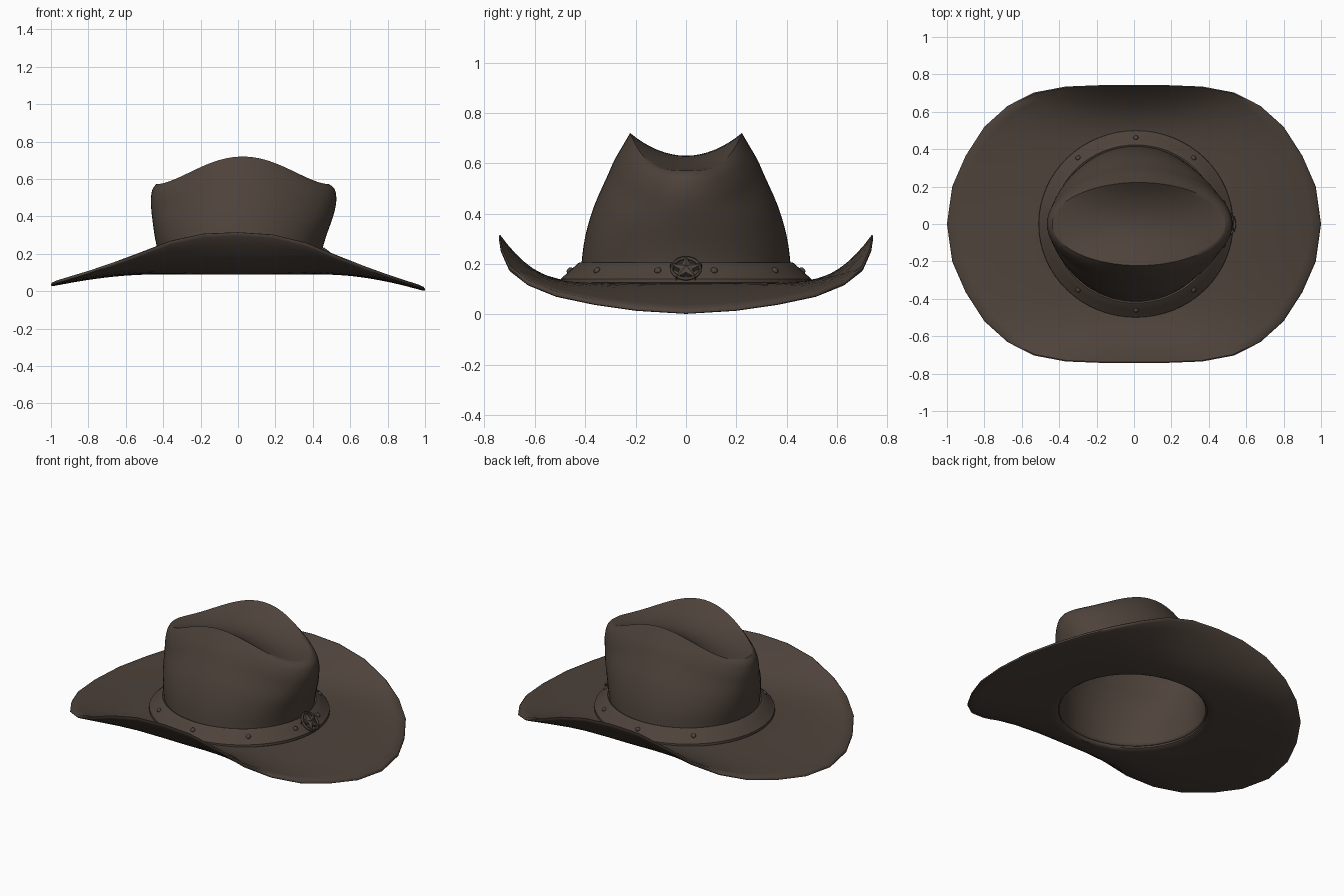
import bpy, bmesh, math
from mathutils import Matrix, Vector

if "Cube" in bpy.data.objects:
    bpy.data.objects.remove(bpy.data.objects["Cube"])

TAU = 2 * math.pi
felt = bpy.data.materials.new("dark_brown_felt")
felt.diffuse_color = (0.075, 0.055, 0.043, 1)
felt.use_nodes = True
felt.node_tree.nodes["Principled BSDF"].inputs["Base Color"].default_value = felt.diffuse_color


def finish(name, bm, angle=40):
    bmesh.ops.remove_doubles(bm, verts=bm.verts, dist=0.0004)
    bmesh.ops.recalc_face_normals(bm, faces=bm.faces)
    me = bpy.data.meshes.new(name)
    bm.to_mesh(me)
    bm.free()
    me.materials.append(felt)
    ob = bpy.data.objects.new(name, me)
    bpy.context.collection.objects.link(ob)
    bpy.ops.object.select_all(action='DESELECT')
    ob.select_set(True)
    bpy.context.view_layer.objects.active = ob
    bpy.ops.object.shade_smooth_by_angle(angle=math.radians(angle))
    return ob


def loft(rings, closed=False):
    """Skin a list of cyclic rings; closed joins the last ring to the first."""
    bm = bmesh.new()
    vs = [[bm.verts.new(p) for p in r] for r in rings]
    n = len(rings[0])
    for k in range(len(vs) - (0 if closed else 1)):
        a, b = vs[k], vs[(k + 1) % len(vs)]
        for i in range(n):
            j = (i + 1) % n
            bm.faces.new((a[i], a[j], b[j], b[i]))
    return bm


def catmull(rows, steps):
    """Smooth a table of profile rows."""
    out = []
    for k in range(len(rows) - 1):
        quad = [rows[max(k - 1, 0)], rows[k], rows[k + 1], rows[min(k + 2, len(rows) - 1)]]
        for s in range(steps):
            t = s / steps
            out.append([0.5 * (2 * b + (c - a) * t + (2*a - 5*b + 4*c - d) * t*t
                               + (3*b - a - 3*c + d) * t**3) for a, b, c, d in zip(*quad)])
    return out + [list(rows[-1])]


# Brim: quarter outline (x, y, top height), mirrored to 32 sides
quarter = [(1.0, 0, .033), (.972, .2, .045), (.9, .365, .068), (.8, .52, .10),
           (.675, .632, .145), (.535, .703, .20), (.365, .735, .27),
           (.185, .742, .312), (0, .742, .322)]


def brim_ring(t, drop):
    ring = []
    for i in range(32):
        q = i % 16
        ex, ey, ez = quarter[q if q <= 8 else 16 - q]
        a = TAU * i / 32
        c, s = math.cos(a), math.sin(a)
        ex, ey = math.copysign(ex, c), math.copysign(ey, s)
        ez -= 0.0125 * ex
        ix, iy = 0.01 + 0.43 * c, 0.415 * s
        p = 1.75 + 0.6 * s * s
        z = 0.125 + (ez - 0.125) * t ** p
        ring.append((ix + (ex - ix) * t, iy + (ey - iy) * t, z - drop))
    return ring


N = 10
top = [brim_ring(k / N, 0) for k in range(N)] + [brim_ring(0.985, 0), brim_ring(1, 0.008)]
under = [brim_ring(1, 0.016), brim_ring(0.985, 0.021)]
under += [brim_ring(k / N, 0.036 - 0.014 * k / N) for k in range(N - 1, 0, -1)]
under += [brim_ring(0.03, 0.036), brim_ring(0, 0.026)]
finish("brim", loft(top + under, closed=True), 50)

# Crown: rows of (x radius, x centre, y radius, height at ends, height at sides)
rows = catmull([(.432, .01, .42, .11, .11), (.437, .01, .415, .2, .2),
                (.455, .012, .40, .28, .31), (.475, .02, .365, .36, .43),
                (.49, .027, .312, .43, .55), (.496, .03, .283, .49, .615),
                (.487, .03, .25, .545, .672), (.462, .025, .222, .572, .72)], 3)
SEG = 64
angles = [TAU * i / SEG for i in range(SEG)]


def side_weight(a):
    return abs(math.sin(a)) ** 3.6


rings = [[(cx + rx * math.cos(a), ry * math.sin(a), ze + (zs - ze) * side_weight(a))
          for a in angles] for rx, cx, ry, ze, zs in rows]
# Lens-shaped crease sunk into the top of the crown
rx, cx, ry, ze, zs = rows[-1]
for k in range(7, -1, -1):
    s = k / 8
    rings.append([(cx + rx * math.cos(a), s * ry * math.sin(a),
                   ze + (0.058 + (zs - ze - 0.058) * s ** 2) * side_weight(a))
                  for a in angles])
crown = finish("crown", loft(rings), 45)
solid = crown.modifiers.new("thickness", 'SOLIDIFY')
solid.thickness = 0.012
solid.offset = -1

# Sloping hat band
band_profile = [(.435, .412, .12), (.512, .492, .118), (.52, .50, .126), (.519, .499, .14),
                (.48, .46, .174), (.452, .430, .202), (.445, .423, .206), (.432, .41, .2)]
finish("hat_band", loft([[(.01 + x * math.cos(a), y * math.sin(a), z) for a in angles]
                         for x, y, z in band_profile], closed=True), 40)

# Studs round the band
for deg in (14, 50, 90, 130, 230, 270, 310, 346):
    a = math.radians(deg)
    n = Vector((math.cos(a), math.sin(a), 1.1)).normalized()
    pos = Vector((.01 + .482 * math.cos(a), .462 * math.sin(a), .175))
    m = Matrix.Translation(pos) @ n.to_track_quat('Z', 'Y').to_matrix().to_4x4()
    bm = bmesh.new()
    bmesh.ops.create_uvsphere(bm, u_segments=12, v_segments=8, radius=0.014,
                              matrix=m @ Matrix.Diagonal((1, 1, 0.7, 1)))
    finish("band_stud", bm)

# Star emblem with a ring, tilted to lie on the front of the band
n = Vector((0.72, 0, 0.69))
u = Vector((0, 1, 0))
v = n.cross(u)
centre = Vector((.497, 0, .18))


def on_emblem(r, a, h):
    return centre + u * (r * math.sin(a)) + v * (r * math.cos(a)) + n * h


tube = [[on_emblem(.056 + .007 * math.cos(b), TAU * i / 32, .004 + .008 * math.sin(b))
         for i in range(32)] for b in (TAU * k / 8 for k in range(8))]
finish("emblem_ring", loft(tube, closed=True), 50)


def star_ring(scale, h):
    return [on_emblem(scale * (.027 if i % 2 else .066), TAU * i / 10, h) for i in range(10)]


finish("emblem_star", loft([star_ring(0, -.012), star_ring(1, -.012),
                            star_ring(1, .010), star_ring(0, .020)]), 15)
